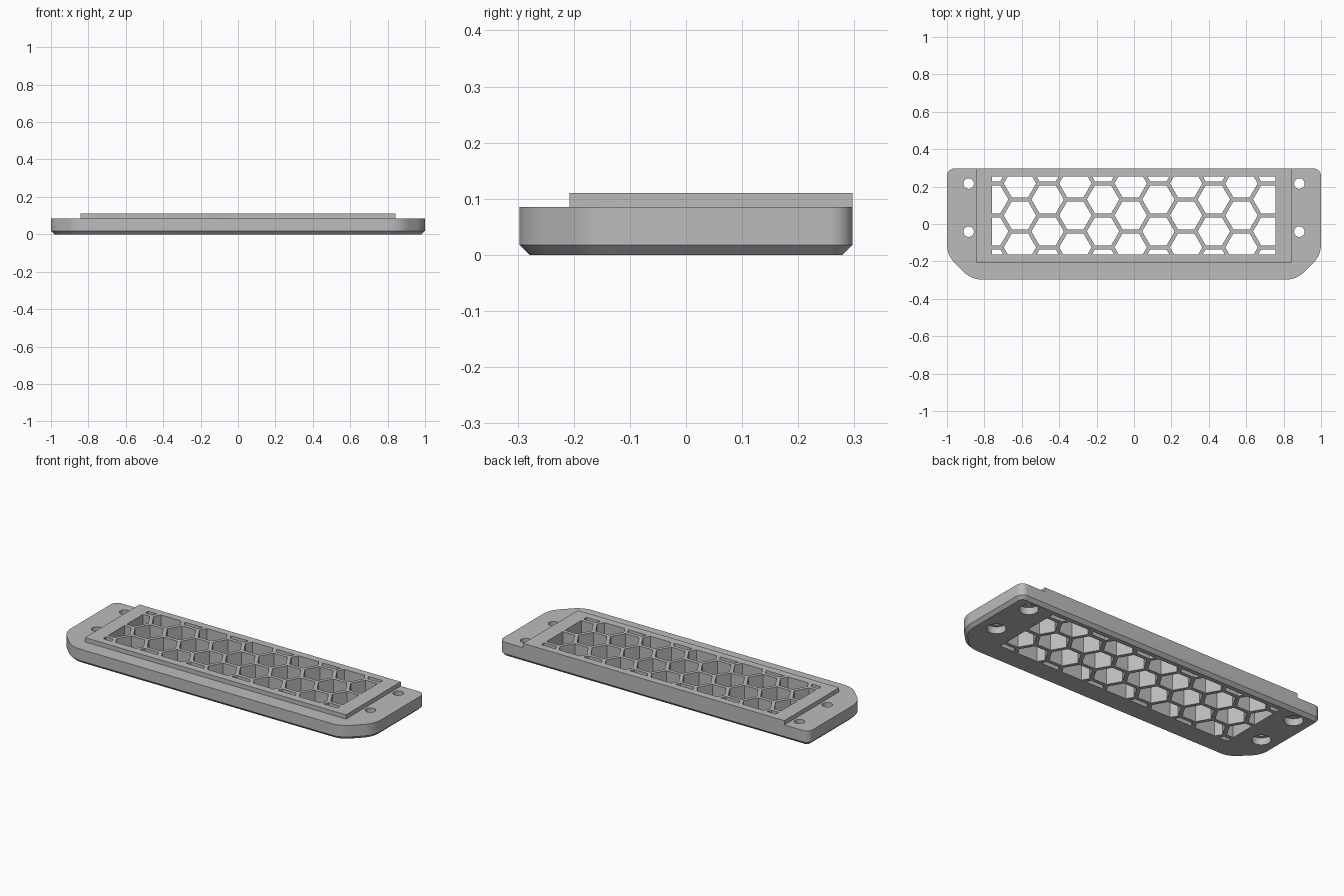
import bpy, bmesh, math
from mathutils import Vector

if "Cube" in bpy.data.objects:
    bpy.data.objects.remove(bpy.data.objects["Cube"])

H = 0.297                      # half depth of the plate
BODY_TOP, PAD_TOP, BEVEL = 0.085, 0.11, 0.018
WIN = (-0.758, 0.756, -0.163, 0.254)   # grille window: x0, x1, y0, y1

grey = bpy.data.materials.new("plain_grey")
grey.diffuse_color = (0.5, 0.5, 0.5, 1)
grey.use_nodes = True
grey.node_tree.nodes["Principled BSDF"].inputs["Base Color"].default_value = grey.diffuse_color


def finish(bm, name):
    bmesh.ops.recalc_face_normals(bm, faces=bm.faces)
    me = bpy.data.meshes.new(name)
    bm.to_mesh(me)
    bm.free()
    me.materials.append(grey)
    ob = bpy.data.objects.new(name, me)
    bpy.context.collection.objects.link(ob)
    return ob


def outline(inset):
    """Plate outline: small round back corners, rounded diagonal front corners."""
    rb, rf, c = 0.04, 0.14, 0.13
    t = rf * math.tan(math.pi / 8)
    sx, sy = 1 - rf, -(H - c) + t          # arc next to the side
    fx, fy = 1 - c - t, -H + rf            # arc next to the front
    arcs = [(1 - rb, H - rb, rb, 0, 90), (rb - 1, H - rb, rb, 90, 180),
            (-sx, sy, rf, 180, 225), (-fx, fy, rf, 225, 270),
            (fx, fy, rf, 270, 315), (sx, sy, rf, 315, 360)]
    pts = []
    for cx, cy, r, a0, a1 in arcs:
        for i in range(11):
            a = math.radians(a0 + (a1 - a0) * i / 10)
            pts.append((cx + (r - inset) * math.cos(a), cy + (r - inset) * math.sin(a)))
    return pts


def loft(name, layers):
    """Closed solid through a stack of (points, z) layers."""
    bm = bmesh.new()
    rings = [[bm.verts.new((x, y, z)) for x, y in pts] for pts, z in layers]
    n = len(rings[0])
    for lo, hi in zip(rings, rings[1:]):
        for i in range(n):
            j = (i + 1) % n
            bm.faces.new((lo[i], lo[j], hi[j], hi[i]))
    bm.faces.new(rings[0][::-1])
    bm.faces.new(rings[-1])
    return finish(bm, name)


def circle(x, y, r, n=32):
    return [(x + r * math.cos(2 * math.pi * i / n), y + r * math.sin(2 * math.pi * i / n))
            for i in range(n)]


def boolean(target, tool, op):
    m = target.modifiers.new(op, 'BOOLEAN')
    m.operation, m.solver, m.object = op, 'EXACT', tool
    bpy.context.view_layer.objects.active = target
    bpy.ops.object.modifier_apply(modifier=m.name)
    bpy.data.objects.remove(tool)


# Plate with chamfered underside
plate = loft("vent_plate", [(outline(BEVEL), 0), (outline(0), BEVEL), (outline(0), BODY_TOP)])

# Raised pad, flush with the back edge
rect = [(-0.843, -0.208), (0.843, -0.208), (0.843, H), (-0.843, H)]
boolean(plate, loft("raised_pad", [(rect, 0.05), (rect, PAD_TOP)]), 'UNION')

# Honeycomb openings, trimmed to the window
bm = bmesh.new()
pitch, across = 0.171, 0.150
step, rad = pitch * math.sqrt(3) / 2, across / math.sqrt(3)
for col in range(-1, 13):
    for row in range(-3, 4):
        cx = WIN[0] + col * step
        cy = 0.046 + (row + (0 if col % 2 else 0.5)) * pitch
        bm.faces.new([bm.verts.new((x, y, -0.1)) for x, y in circle(cx, cy, rad, 6)])
for co, no in (((WIN[0], 0, 0), (-1, 0, 0)), ((WIN[1], 0, 0), (1, 0, 0)),
               ((0, WIN[2], 0), (0, -1, 0)), ((0, WIN[3], 0), (0, 1, 0))):
    bmesh.ops.bisect_plane(bm, geom=bm.verts[:] + bm.edges[:] + bm.faces[:],
                           plane_co=co, plane_no=no, clear_outer=True)
ext = bmesh.ops.extrude_face_region(bm, geom=bm.faces[:], use_keep_orig=True)
bmesh.ops.translate(bm, vec=Vector((0, 0, 0.4)),
                    verts=[g for g in ext["geom"] if isinstance(g, bmesh.types.BMVert)])
boolean(plate, finish(bm, "honeycomb_cutter"), 'DIFFERENCE')

# Screw holes, counterbored from below
for x in (-0.884, 0.884):
    for y in (-0.041, 0.216):
        wide, thin = circle(x, y, 0.05), circle(x, y, 0.028)
        cutter = loft("screw_cutter", [(wide, -0.1), (wide, 0.04), (thin, 0.04), (thin, 0.3)])
        boolean(plate, cutter, 'DIFFERENCE')

# Smooth the rounded corners and holes, keep edges crisp
bpy.ops.object.select_all(action='DESELECT')
plate.select_set(True)
bpy.context.view_layer.objects.active = plate
bpy.ops.object.shade_smooth_by_angle(angle=math.radians(30))
